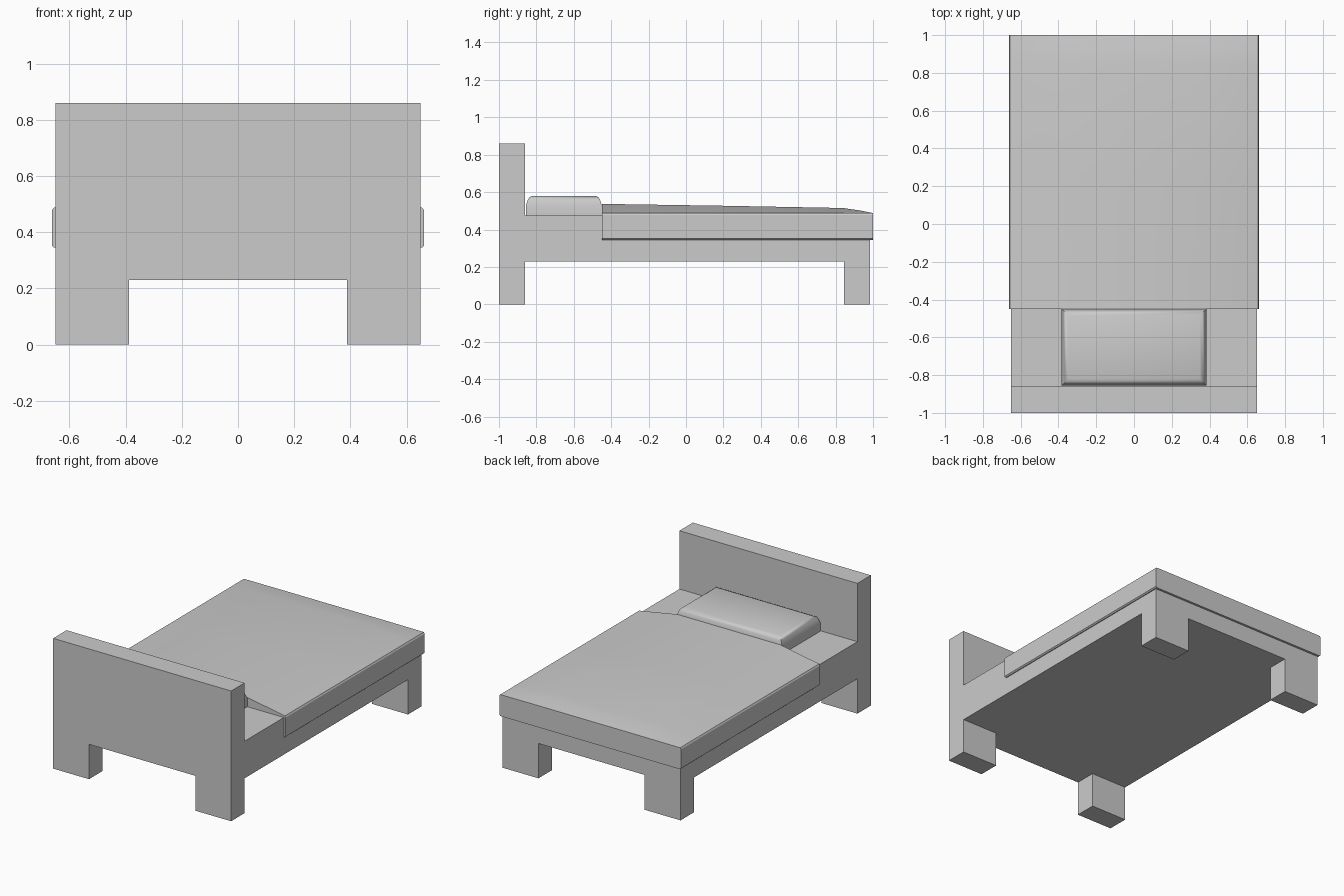
import bpy, bmesh, math

if "Cube" in bpy.data.objects:
    bpy.data.objects.remove(bpy.data.objects["Cube"])


def finish(name, bm, smooth=None):
    bmesh.ops.remove_doubles(bm, verts=bm.verts, dist=1e-5)
    bmesh.ops.recalc_face_normals(bm, faces=bm.faces)
    mesh = bpy.data.meshes.new(name)
    bm.to_mesh(mesh)
    bm.free()
    ob = bpy.data.objects.new(name, mesh)
    bpy.context.collection.objects.link(ob)
    if smooth:
        bpy.ops.object.select_all(action='DESELECT')
        ob.select_set(True)
        bpy.context.view_layer.objects.active = ob
        bpy.ops.object.shade_smooth_by_angle(angle=math.radians(smooth))
    return ob


def loft(name, rings, smooth=None):
    """Bridge closed rings of points and cap both ends."""
    bm = bmesh.new()
    loops = [[bm.verts.new(p) for p in ring] for ring in rings]
    n = len(loops[0])
    for a, b in zip(loops, loops[1:]):
        for i in range(n):
            j = (i + 1) % n
            bm.faces.new((a[i], a[j], b[j], b[i]))
    bm.faces.new(loops[0])
    bm.faces.new(loops[-1])
    return finish(name, bm, smooth)


# Bed frame: one shell of headboard, base and four legs, built on a 3x3x3 cell layout
axes = ([-0.65, -0.388, 0.388, 0.65], [-1, -0.86, 0.845, 0.985], [0, 0.23, 0.475, 0.86])


def filled(c):
    i, j, k = c
    if min(c) < 0 or max(c) > 2:
        return False
    return (i != 1 and j != 1, True, j == 0)[k]


bm = bmesh.new()
for cell in [(i, j, k) for i in range(3) for j in range(3) for k in range(3)]:
    if not filled(cell):
        continue
    for ax in range(3):
        for side in (0, 1):
            near = list(cell)
            near[ax] += 2 * side - 1
            if filled(near):
                continue
            quad = []
            for u, v in ((0, 0), (1, 0), (1, 1), (0, 1)):
                idx = list(cell)
                idx[ax] += side
                idx[(ax + 1) % 3] += u
                idx[(ax + 2) % 3] += v
                quad.append(bm.verts.new([axes[a][idx[a]] for a in range(3)]))
            bm.faces.new(quad)
bmesh.ops.remove_doubles(bm, verts=bm.verts, dist=1e-5)
bmesh.ops.dissolve_limit(bm, angle_limit=0.01, verts=bm.verts, edges=bm.edges)
finish("bed_frame", bm)


# Blanket: crowned cross-section lofted along the bed, dropping at the foot
def blanket_section(y, crown):
    half = [(0.655, 0.345), (0.663, 0.352), (0.663, 0.477), (0.657, 0.487), (0.38, crown)]
    pts = half + [(-x, z) for x, z in reversed(half)]
    return [(x, y, z) for x, z in pts]


loft("blanket", [blanket_section(y, c) for y, c in
                 ((-0.45, 0.537), (0.2, 0.527), (0.84, 0.515), (0.93, 0.502), (1.0, 0.488))], 30)


# Pillow: rectangle with a rounded upper rim
def pillow_ring(inset, z):
    x, y0, y1 = 0.383 - inset, -0.855 + inset, -0.45 - inset
    return [(-x, y0, z), (x, y0, z), (x, y1, z), (-x, y1, z)]


loft("pillow", [pillow_ring(i, z) for i, z in
                ((0, 0.475), (0, 0.53), (0.01, 0.56), (0.018, 0.573), (0.035, 0.58))], 50)
